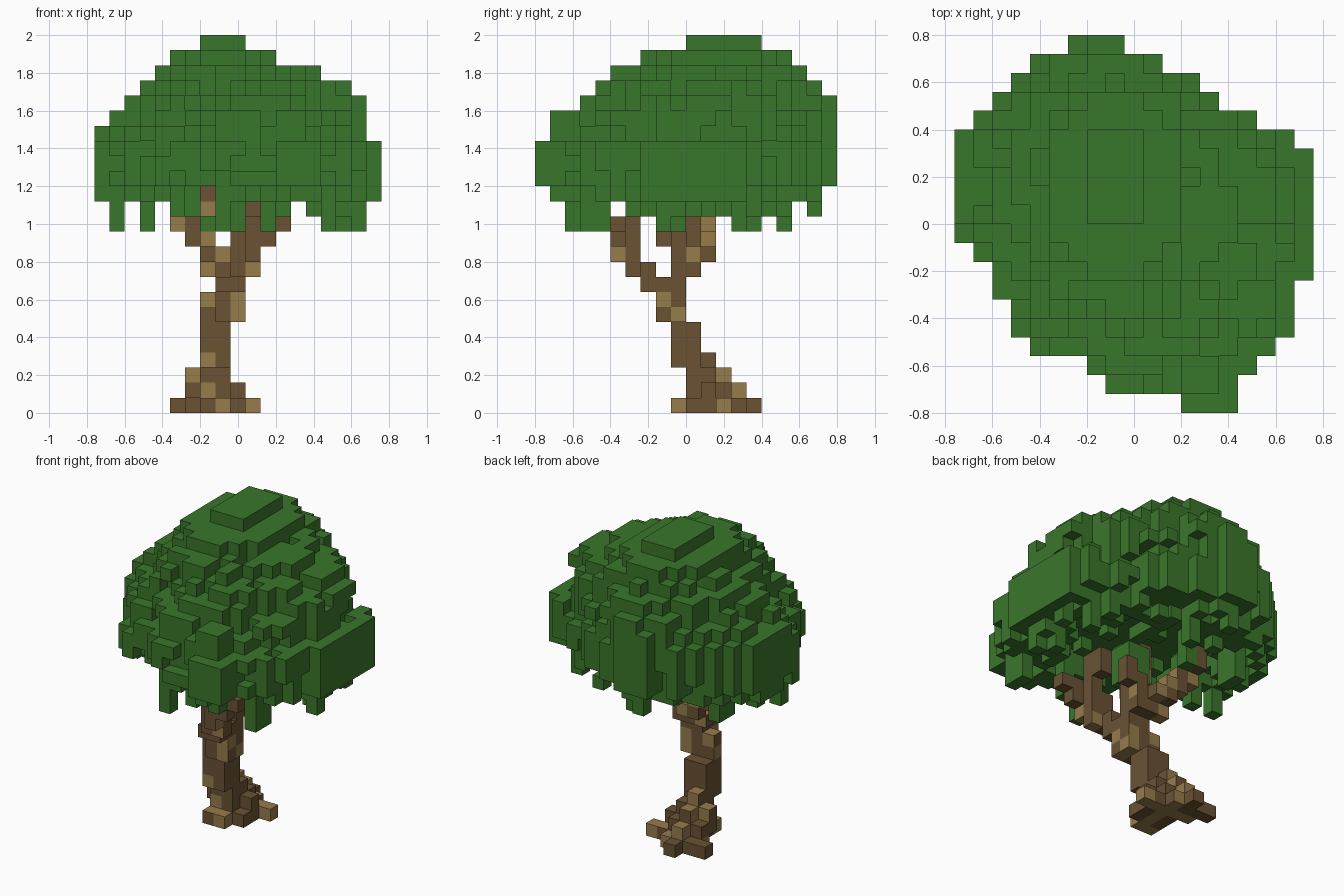
import bpy, bmesh, random
from mathutils import Vector

random.seed(7)
cube = bpy.data.objects.get("Cube")
if cube:
    bpy.data.objects.remove(cube)

SIZE = 0.08
ORIGIN = Vector((-0.76, -0.8, 0.0))
DIRECTIONS = [Vector(d) for d in ((1, 0, 0), (-1, 0, 0), (0, 1, 0),
                                  (0, -1, 0), (0, 0, 1), (0, 0, -1))]


def material(name, colour):
    mat = bpy.data.materials.new(name)
    mat.use_nodes = True
    mat.diffuse_color = (*colour, 1)
    mat.node_tree.nodes["Principled BSDF"].inputs["Base Color"].default_value = (*colour, 1)
    return mat


def fill(cells, i0, i1, j0, j1, k0, k1):
    """Add a solid block of cells, end indices included."""
    cells.update((i, j, k) for i in range(i0, i1 + 1)
                 for j in range(j0, j1 + 1) for k in range(k0, k1 + 1))


def neighbour(cell, d):
    return tuple(int(c + s) for c, s in zip(cell, d))


def voxel_object(name, cells, mats, rule=lambda cell, d: 0, blockers=()):
    """Build only the outside faces of a set of cells."""
    bm = bmesh.new()
    verts = {}

    def vert(p):
        key = tuple(round(c) for c in p)
        if key not in verts:
            verts[key] = bm.verts.new(ORIGIN + Vector(key) * SIZE)
        return verts[key]

    for cell in sorted(cells):
        centre = Vector(cell) + Vector((0.5, 0.5, 0.5))
        for d in DIRECTIONS:
            other = neighbour(cell, d)
            if other in cells or other in blockers:
                continue
            a = Vector((0, 1, 0)) if d.x else Vector((1, 0, 0))
            b = d.cross(a)
            corners = [centre + (d + a * s + b * t) / 2
                       for s, t in ((-1, -1), (1, -1), (1, 1), (-1, 1))]
            face = bm.faces.new([vert(p) for p in corners])
            face.material_index = rule(cell, d)
    mesh = bpy.data.meshes.new(name)
    bm.to_mesh(mesh)
    bm.free()
    for mat in mats:
        mesh.materials.append(mat)
    obj = bpy.data.objects.new(name, mesh)
    bpy.context.collection.objects.link(obj)


leaf_green = material("leaf green", (0.042, 0.181, 0.024))
dark_bark = material("dark bark", (0.144, 0.084, 0.034))
light_bark = material("light bark", (0.305, 0.2, 0.071))

# Root flare and leaning trunk as blocks
trunk = set()
for block in (
    (7, 8, 9, 13, 0, 0), (7, 7, 14, 14, 0, 0), (5, 6, 13, 13, 0, 0),
    (6, 6, 12, 12, 0, 1), (9, 9, 10, 12, 0, 0), (10, 10, 12, 12, 0, 0),
    (9, 9, 11, 11, 1, 1), (7, 8, 10, 12, 1, 1), (7, 7, 13, 13, 1, 1),
    (6, 6, 11, 11, 1, 2), (7, 8, 10, 11, 2, 2), (7, 7, 12, 12, 2, 2),
    (7, 7, 11, 11, 3, 3), (7, 8, 9, 10, 3, 5), (8, 9, 8, 9, 6, 8),
    (7, 7, 9, 9, 6, 7), (8, 9, 7, 7, 8, 8),
):
    fill(trunk, *block)

branches = set()
for block in (
    # front bough, rising forward and to one side
    (9, 9, 6, 7, 9, 9), (10, 10, 6, 6, 9, 9), (10, 10, 5, 6, 10, 12),
    (9, 9, 6, 6, 10, 11), (11, 11, 5, 5, 11, 12), (12, 12, 5, 5, 12, 12),
    (10, 10, 6, 7, 13, 14),
    # rear bough, spreading to the other side
    (8, 9, 9, 10, 9, 9), (7, 7, 10, 10, 9, 9), (8, 8, 9, 11, 10, 10),
    (7, 7, 11, 11, 10, 11), (6, 6, 11, 11, 11, 12), (5, 5, 11, 11, 12, 12),
    (5, 5, 12, 12, 13, 15), (9, 9, 9, 10, 10, 11), (10, 10, 10, 10, 11, 12),
    # upright middle shoot
    (7, 7, 9, 9, 10, 10), (7, 7, 8, 9, 11, 11), (7, 7, 7, 8, 13, 16),
):
    fill(branches, *block)
wood = trunk | branches

# Light bark patches, seen along y and along x
light_along_y = {(5, 12), (7, 13), (7, 11), (8, 10), (7, 9), (10, 9), (7, 7),
                 (9, 7), (9, 6), (7, 3), (6, 2), (7, 1), (8, 0), (10, 0)}
light_along_x = {(11, 12), (11, 11), (10, 10), (5, 10), (9, 6), (8, 7),
                 (12, 2), (13, 1), (12, 0), (9, 0)}


def bark(cell, d):
    i, j, k = cell
    if d.y:
        return int((i, k) in light_along_y)
    if d.x:
        return int((j, k) in light_along_x)
    return int((i, k) in light_along_y or (j, k) in light_along_x)


# Crown outline: first and last cell of each row, front to back
ROWS = [(12, 14), (8, 14), (7, 15), (4, 16), (3, 17), (3, 17), (2, 17), (2, 18),
        (1, 18), (0, 18), (0, 18), (0, 18), (0, 18), (0, 18), (0, 17), (1, 15),
        (2, 13), (3, 12), (4, 10), (6, 8)]
# Crown layers, bottom to top: x and y extents
LAYERS = [(1, 17, 2, 18), (0, 18, 1, 18), (0, 18, 0, 19), (0, 18, 0, 19),
          (0, 18, 0, 19), (0, 17, 1, 19), (1, 17, 1, 19), (2, 17, 2, 19),
          (3, 16, 3, 18), (4, 14, 4, 17), (5, 11, 7, 16), (7, 9, 10, 14)]
FIRST, SHOULDER, CAP = 13, 18, 23

leaves = set()
for k, (i0, i1, j0, j1) in enumerate(LAYERS, FIRST):
    for j in range(j0, j1 + 1):
        v = (j - j0 + 0.5) / (j1 - j0 + 1)
        left, right = ROWS[int(v * len(ROWS))]
        for i in range(max(i0, ROWS[j][0]), min(i1, ROWS[j][1]) + 1):
            u = (i - i0 + 0.5) / (i1 - i0 + 1)
            a, b = 2 * u - 1, 2 * v - 1
            inside = left <= u * 19 <= right + 1
            if k >= CAP:
                inside = a * a + b * b <= 1.1
            elif k >= SHOULDER:
                # upper layers slope away at the rear corner, then the front
                inside = inside and a + b < 1.15
                inside = inside and (k < SHOULDER + 2 or a - b < 1.25)
            if inside:
                leaves.add((i, j, k))

# Ragged underside, hollow in the middle around the branches
for i in range(19):
    for j in range(20):
        low = FIRST + random.choice((0, 1, 1, 1, 2))
        if ((i - 8) / 6) ** 2 + ((j - 9) / 5) ** 2 < 1:
            low = FIRST + random.choice((2, 3, 3))
        elif j < 8 and 5 <= i <= 12:
            low = FIRST + random.choice((1, 1, 2))
        if j < 8 and i == 7:
            low = FIRST + 2
        if i in (2, 4, 13) or j == 5:
            low = max(low, FIRST + 1)
        for k in range(FIRST, low):
            leaves.discard((i, j, k))

# Ragged top and sides, keeping the outermost cells
exposed = [(i, j, k) for i, j, k in sorted(leaves)
           if k < CAP and 0 < i < 18 and 0 < j < 19
           and any(neighbour((i, j, k), d) not in leaves for d in DIRECTIONS[:5])]
for cell in exposed:
    if random.random() < 0.24:
        leaves.discard(cell)

# Hanging tufts around the rim and leaves among the branches
for i, j in ((8, 2), (9, 4), (15, 3), (15, 4), (16, 9), (17, 8), (16, 13),
             (9, 16), (3, 13), (3, 14), (3, 9), (1, 9)):
    fill(leaves, i, i, j, j, 12, 15)
fill(leaves, 8, 9, 8, 9, 12, 14)
fill(leaves, 7, 7, 8, 8, 12, 12)
fill(leaves, 5, 5, 10, 11, 13, 14)
fill(leaves, 6, 6, 12, 12, 13, 14)
fill(leaves, 11, 11, 4, 4, 12, 14)
fill(leaves, 14, 14, 6, 7, 13, 15)
leaves -= wood

voxel_object("trunk", trunk, [dark_bark, light_bark], bark, branches)
voxel_object("branches", branches, [dark_bark, light_bark], bark, trunk)
voxel_object("leaf_crown", leaves, [leaf_green])
